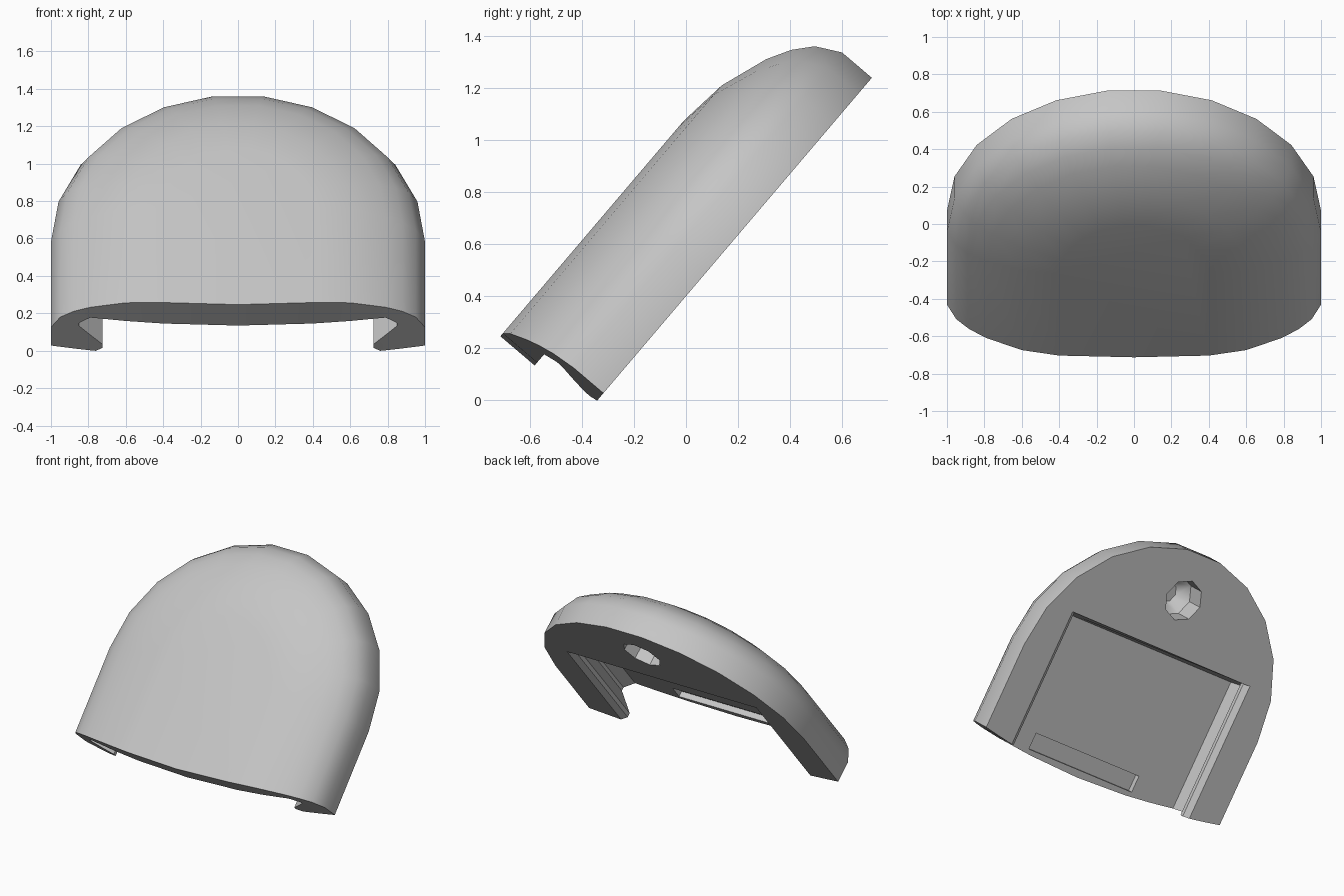
import bpy, bmesh
from math import sin, cos, pi, radians
from mathutils import Matrix

if "Cube" in bpy.data.objects:
    bpy.data.objects.remove(bpy.data.objects["Cube"], do_unlink=True)

grey = bpy.data.materials.new("neutral_grey")
grey.use_nodes = True
colour = (0.56, 0.56, 0.56, 1)
grey.diffuse_color = colour
grey.node_tree.nodes["Principled BSDF"].inputs["Base Color"].default_value = colour

# The shell is modelled lying flat, then leaned back
LEAN = Matrix.Translation((0, -0.317, 0.028)) @ Matrix.Rotation(radians(49.6), 4, 'X')
ARC_Y = 0.6
ARC_STEPS = 11


def make_object(name, bm):
    bmesh.ops.recalc_face_normals(bm, faces=bm.faces)
    mesh = bpy.data.meshes.new(name)
    bm.to_mesh(mesh)
    bm.free()
    mesh.transform(LEAN)
    mesh.materials.append(grey)
    obj = bpy.data.objects.new(name, mesh)
    bpy.context.collection.objects.link(obj)
    return obj


def front(x):
    # Bowed front end
    return -0.09 * (1 - x * x)


def loft(name, loops):
    # Closed solid through matching loops of points
    bm = bmesh.new()
    rings = [[bm.verts.new(p) for p in loop] for loop in loops]
    n = len(rings[0])
    for a, b in zip(rings, rings[1:]):
        for i in range(n):
            j = (i + 1) % n
            bm.faces.new((a[i], a[j], b[j], b[i]))
    bm.faces.new(rings[0])
    bm.faces.new(rings[-1])
    return make_object(name, bm)


def build_shell():
    # Rounded edge profile (radius, height) swept along sides and round end
    profile = [(1, 0), (1, 0.15), (0.95, 0.245), (0.88, 0.305),
               (0.79, 0.355), (0.6, 0.42), (0.4, 0.443)]
    bm = bmesh.new()
    rows = []
    for r, h in profile:
        row = [bm.verts.new((r, front(r), h))]
        for k in range(ARC_STEPS + 1):
            a = pi * k / ARC_STEPS
            row.append(bm.verts.new((r * cos(a), ARC_Y + r * sin(a), h)))
        row.append(bm.verts.new((-r, front(r), h)))
        rows.append(row)
    for a, b in zip(rows, rows[1:]):
        for i in range(len(a) - 1):
            bm.faces.new((a[i], a[i + 1], b[i + 1], b[i]))

    # Crown, front end and flat underside
    mid_top = bm.verts.new((0, front(0), profile[-1][1]))
    mid_low = bm.verts.new((0, front(0), 0))
    bm.faces.new(rows[-1] + [mid_top])
    base_edges = []
    for side in (0, -1):
        top = [row[side] for row in rows[1:]] + [mid_top]
        low = [bm.verts.new((v.co.x, v.co.y, 0)) for v in top[1:-1]] + [mid_low]
        bm.faces.new((rows[0][side], top[0], top[1], low[0]))
        for i in range(len(low) - 1):
            bm.faces.new((low[i], top[i + 1], top[i + 2], low[i + 1]))
        base_edges.append(low)
    right, left = base_edges
    bm.faces.new(rows[0] + left + right[-2::-1])
    return make_object("shell", bm)


def cut(obj, cutter):
    mod = obj.modifiers.new("cut", 'BOOLEAN')
    mod.operation = 'DIFFERENCE'
    mod.solver = 'EXACT'
    mod.object = cutter
    bpy.context.view_layer.objects.active = obj
    bpy.ops.object.modifier_apply(modifier=mod.name)
    bpy.data.objects.remove(cutter, do_unlink=True)


shell = build_shell()

# Undercut channel, open at the front, with lips along both sides
half = [(0.76, -0.1), (0.76, 0), (0.725, 0.03), (0.725, 0.06),
        (0.85, 0.19), (0.85, 0.215), (0.79, 0.27)]
section = half + [(-x, z) for x, z in reversed(half)]
cut(shell, loft("channel_cutter", [
    [(x, -0.4, z) for x, z in section],
    [(x, 0.92 - 0.15 * max(z, 0), z) for x, z in section]]))

# Shallow slot in the channel ceiling
cut(shell, loft("slot_cutter", [
    [(-0.44, -0.04, z), (0.44, -0.04, z), (0.44, 0.075, z), (-0.44, 0.075, z)]
    for z in (0.2, 0.31)]))

# Blind round hole near the round end
cut(shell, loft("hole_cutter", [
    [(r * cos(k * pi / 4), 1.27 + r * sin(k * pi / 4), z) for k in range(8)]
    for r, z in ((0.14, -0.1), (0.14, 0.14), (0.07, 0.22))]))

# Smooth crown with crisp rims
bpy.ops.object.select_all(action='DESELECT')
shell.select_set(True)
bpy.context.view_layer.objects.active = shell
bpy.ops.object.shade_smooth_by_angle(angle=radians(35))
